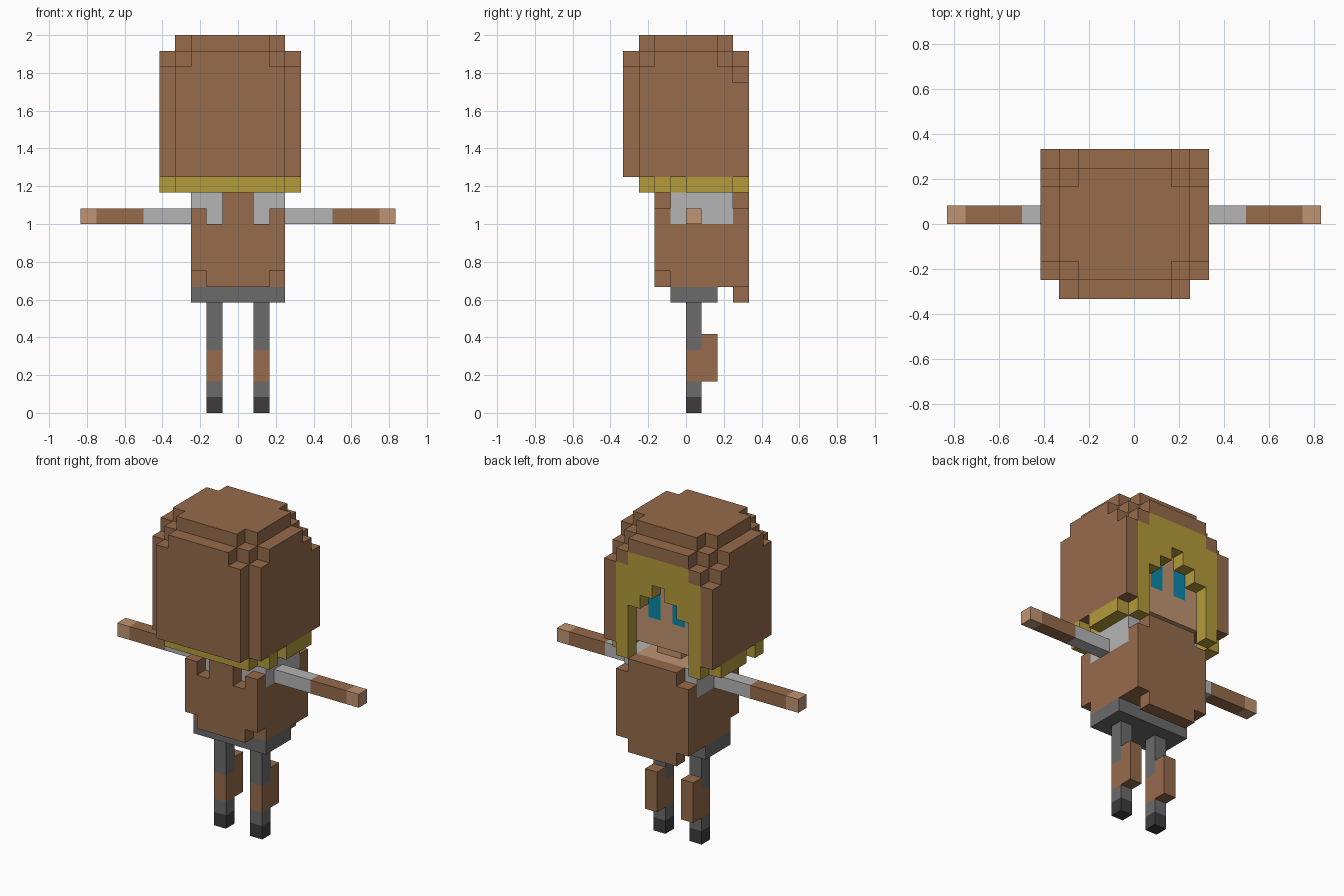
import bpy, bmesh, math
from itertools import product
from mathutils import Vector

if "Cube" in bpy.data.objects:
    bpy.data.objects.remove(bpy.data.objects["Cube"], do_unlink=True)

U = 1 / 12  # size of one block


def material(name, rgb):
    lin = [((c / 255 + 0.055) / 1.055) ** 2.4 if c > 10 else c / 255 / 12.92 for c in rgb]
    m = bpy.data.materials.new(name)
    m.use_nodes = True
    m.diffuse_color = (*lin, 1)
    m.node_tree.nodes["Principled BSDF"].inputs["Base Color"].default_value = (*lin, 1)
    return m


BROWN = material("brown cloth", (150, 107, 75))
YELLOW = material("blond hair", (179, 155, 58))
SKIN = material("skin", (192, 148, 114))
SHIRT = material("light grey shirt", (181, 181, 181))
GREY = material("dark grey trousers", (107, 107, 107))
BLACK = material("black shoes", (60, 60, 60))
TEAL = material("teal eyes", (8, 137, 170))


def cells(boxes):
    """Unit cells covered by boxes given as (x0, x1, y0, y1, z0, z1)."""
    return {c for b in boxes
            for c in product(range(b[0], b[1]), range(b[2], b[3]), range(b[4], b[5]))}


def part(name, mat, boxes, cut=()):
    """Blocky solid: union of boxes minus cut boxes, outer faces only."""
    solid = cells(boxes) - cells(cut)
    bm = bmesh.new()
    for c in solid:
        for axis, side in product(range(3), (-1, 1)):
            near = list(c)
            near[axis] += side
            if tuple(near) in solid:
                continue
            n, u, v = Vector(), Vector(), Vector()
            n[axis], u[(axis + 1) % 3], v[(axis + 2) % 3] = side / 2, 0.5, 0.5
            mid = Vector(c) + Vector((0.5, 0.5, 0.5)) + n
            ring = [mid - u - v, mid + u - v, mid + u + v, mid - u + v][::side]
            bm.faces.new([bm.verts.new(p * U) for p in ring])
    bmesh.ops.remove_doubles(bm, verts=bm.verts, dist=1e-4)
    bmesh.ops.dissolve_limit(bm, angle_limit=math.radians(1), verts=bm.verts, edges=bm.edges)
    mesh = bpy.data.meshes.new(name)
    bm.to_mesh(mesh)
    bm.free()
    mesh.materials.append(mat)
    obj = bpy.data.objects.new(name, mesh)
    bpy.context.collection.objects.link(obj)
    return obj


def both(boxes, centre2=0):
    """Add mirrored copies across x = centre2 / 2."""
    return list(boxes) + [(centre2 - b[1], centre2 - b[0], *b[2:]) for b in boxes]


# Head: hood with stepped corners, opening towards +y
opening = [(-4, 3, 3, 4, 15, 21), (-3, 2, 3, 4, 21, 22)]
face_block = (-3, 2, 2, 3, 15, 20)
part("hood", BROWN, [
    (-4, 3, -4, -3, 15, 22), (-5, 4, -3, 3, 15, 22),
    (-5, 4, 3, 4, 15, 21), (-4, 3, 3, 4, 21, 22),
    (-3, 2, -4, 4, 22, 23), (-4, 3, -3, 3, 22, 23), (-5, 4, -2, 2, 22, 23),
    (-4, 3, -2, 2, 23, 24), (-3, 2, -3, 3, 23, 24)], opening + [face_block])

# Hair: fringe with a stepped parting, two locks, and a rim below the hood
part("hair_fringe", YELLOW, opening + both([(2, 3, 3, 4, 14, 15)], -1),
     [(-3, 2, 3, 4, 14, 18), (-2, 1, 3, 4, 18, 19), (-1, 0, 3, 4, 19, 20)])
part("hair_rim", YELLOW, [(-4, 3, -3, -2, 14, 15)] + both(
    [(3, 4, -2, -1, 14, 15), (2, 3, -1, 0, 14, 15), (3, 4, 0, 3, 14, 15)], -1))

# Face, eyes and neck
eyes = both([(0, 1, 2, 3, 17, 19)], -1)
part("face", SKIN, [face_block], eyes)
part("eyes", TEAL, eyes)
part("neck", SKIN, [(-1, 1, 0, 2, 14, 15)])

# Torso: shirt with open neckline, coat wrapped around it
neckline = (-2, 2, 0, 3, 13, 14)
part("shirt", SHIRT, [(-3, 3, -1, 3, 12, 14)], [neckline])
part("chest", SKIN, [neckline])
part("coat", BROWN, [
    (-3, 3, -1, 3, 8, 12),
    (-3, 3, -2, -1, 9, 12), (-2, 2, -2, -1, 8, 9), (-1, 1, -2, -1, 12, 14),
    (-3, 3, 3, 4, 8, 13), (-2, 2, 3, 4, 7, 8), (-2, 2, 3, 4, 13, 14),
] + both([(2, 3, -2, -1, 12, 13)]))
part("hips", GREY, [(-3, 3, -1, 2, 7, 8)])

# Arms and legs, one object per colour section and side
for side, m in (("left", 1), ("right", -1)):
    def limb(name, mat, *boxes):
        part(f"{side}_{name}", mat,
             [b if m > 0 else (-b[1], -b[0], *b[2:]) for b in boxes])

    limb("sleeve", SHIRT, (3, 6, 0, 1, 12, 13))
    limb("glove", BROWN, (6, 9, 0, 1, 12, 13))
    limb("hand", SKIN, (9, 10, 0, 1, 12, 13))
    limb("thigh", GREY, (1, 2, 0, 1, 4, 7))
    limb("knee_guard", BROWN, (1, 2, 0, 1, 2, 4), (1, 2, 1, 2, 2, 5))
    limb("ankle", GREY, (1, 2, 0, 1, 1, 2))
    limb("shoe", BLACK, (1, 2, 0, 1, 0, 1))
